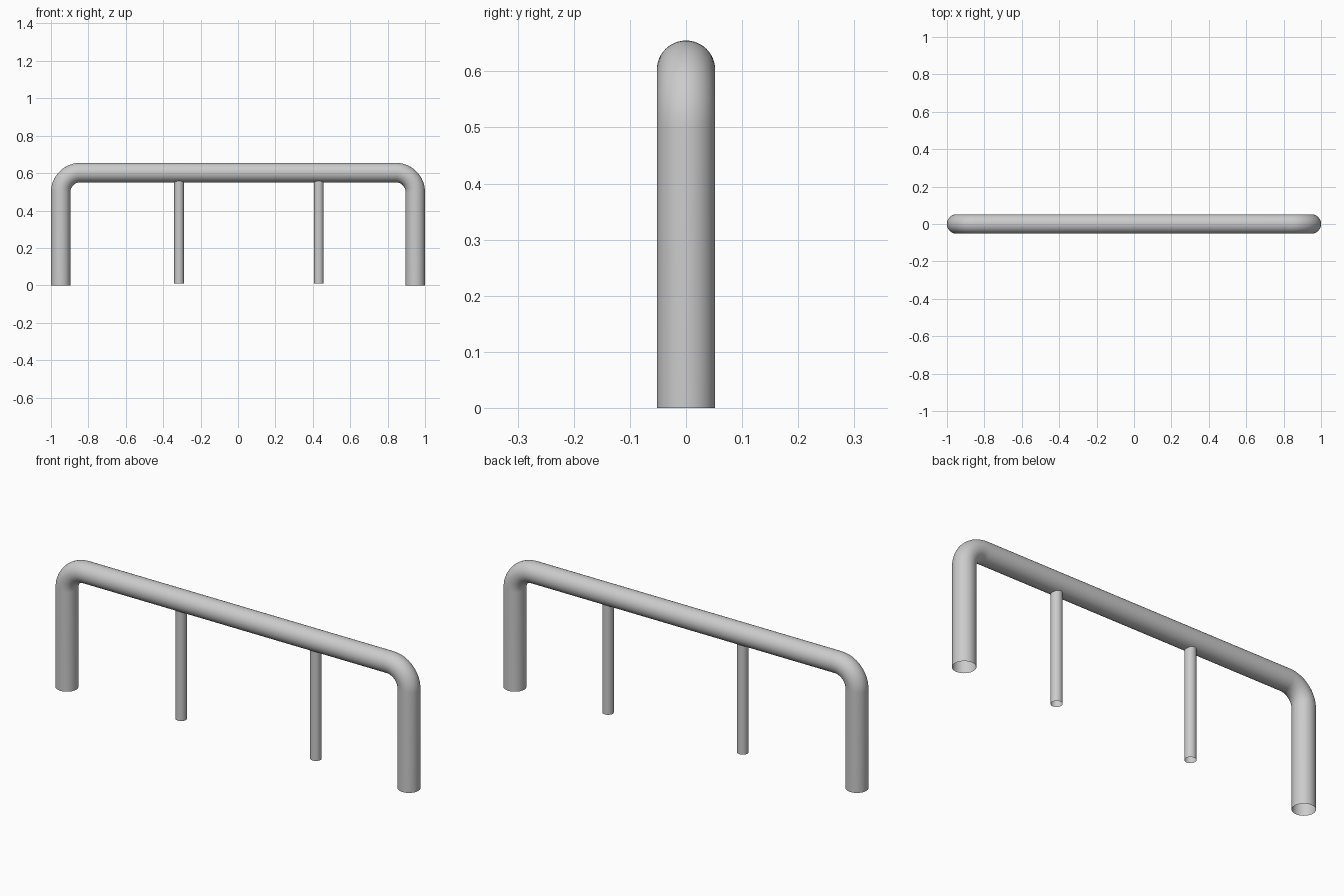
import bpy, bmesh
from math import sin, cos, pi, radians

if "Cube" in bpy.data.objects:
    bpy.data.objects.remove(bpy.data.objects["Cube"])

SIDES = 48


def tube(name, path, radius):
    """Open-ended round tube along (x, z, tilt) stations in the y = 0 plane."""
    bm = bmesh.new()
    rings = []
    for x, z, tilt in path:
        ring = []
        for i in range(SIDES):
            a = 2 * pi * i / SIDES
            side = radius * cos(a)
            ring.append(bm.verts.new((x + side * cos(tilt), radius * sin(a),
                                      z - side * sin(tilt))))
        rings.append(ring)
    for r0, r1 in zip(rings, rings[1:]):
        for i in range(SIDES):
            j = (i + 1) % SIDES
            bm.faces.new((r0[i], r0[j], r1[j], r1[i]))
    mesh = bpy.data.meshes.new(name)
    bm.to_mesh(mesh)
    bm.free()
    obj = bpy.data.objects.new(name, mesh)
    bpy.context.collection.objects.link(obj)
    bpy.context.view_layer.objects.active = obj
    obj.select_set(True)
    bpy.ops.object.shade_smooth_by_angle(angle=radians(40))
    obj.select_set(False)
    return obj


# Main bent rail: leg, quarter bend, top bar, quarter bend, leg
R, TOP, HALF, BEND, STEPS = 0.052, 0.603, 0.948, 0.105, 16
path = [(-HALF, 0, 0)]
for sign in (-1, 1):
    for k in range(STEPS + 1):
        t = pi / 2 * k / STEPS + (pi / 2 if sign > 0 else 0)
        path.append((sign * (HALF - BEND) - BEND * cos(t),
                     TOP - BEND + BEND * sin(t), t))
path.append((HALF, 0, pi))
tube("bent_rail", path, R)

# Two thin posts under the top bar
for name, x in (("left_post", -0.315), ("right_post", 0.432)):
    tube(name, [(x, 0.01, 0), (x, 0.56, 0)], 0.026)
